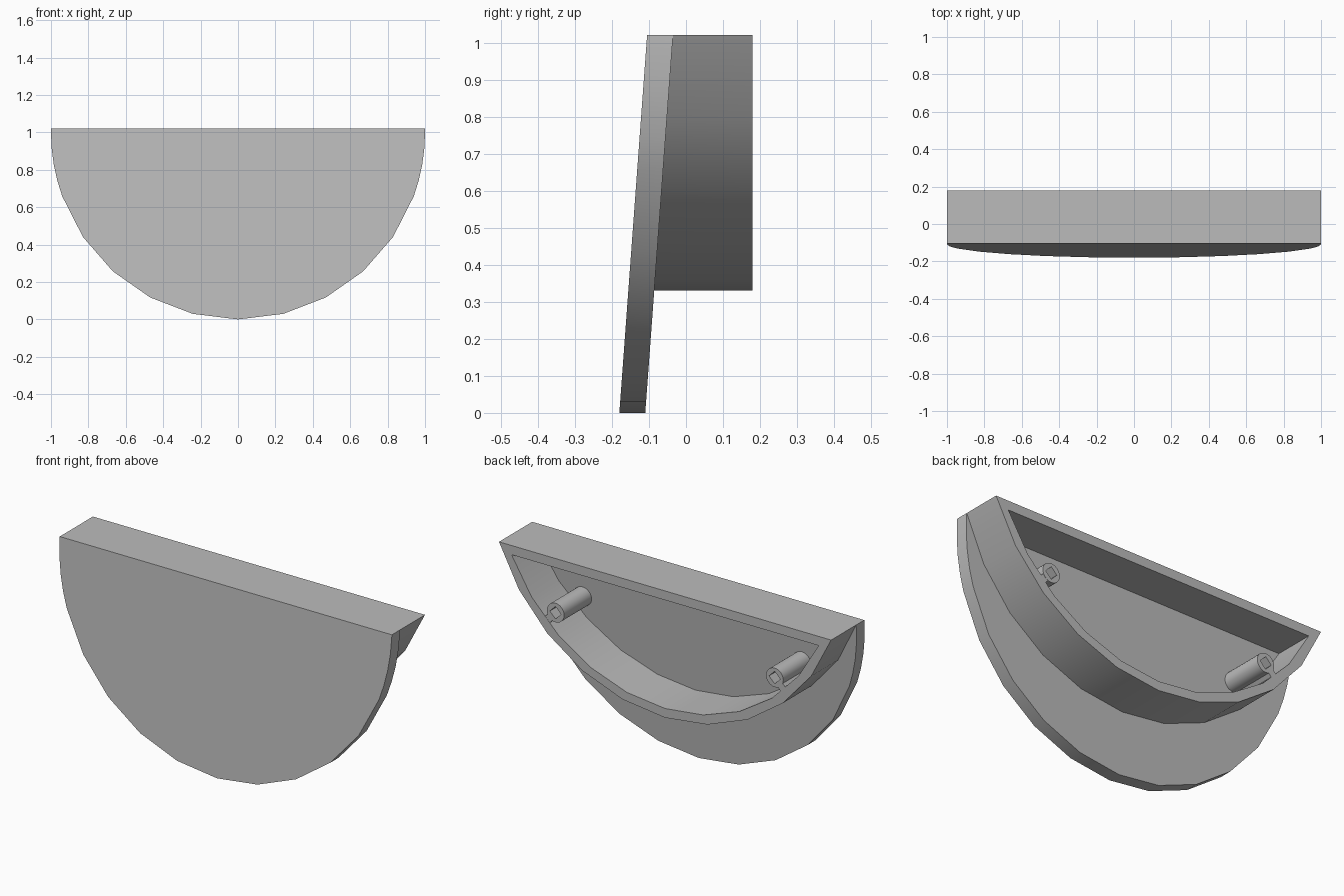
import bpy, bmesh
from math import sin, cos, acos, asin, radians, pi, atan2

cube = bpy.data.objects.get("Cube")
if cube:
    bpy.data.objects.remove(cube, do_unlink=True)

TOP = 1.02       # height of the flat top
BACK = 0.18      # rear rim plane
WALL = 0.05      # shell thickness

grey = bpy.data.materials.new("plain_grey")
grey.use_nodes = True
grey.diffuse_color = (0.5, 0.5, 0.5, 1)
grey.node_tree.nodes["Principled BSDF"].inputs["Base Color"].default_value = (0.5, 0.5, 0.5, 1)


def plate_y(z, offset=0.0):
    """Depth of the leaning plate's rear face at height z."""
    return -0.035 - 0.075 * (TOP - z) / TOP + offset


def finish(name, bm):
    bmesh.ops.recalc_face_normals(bm, faces=bm.faces)
    mesh = bpy.data.meshes.new(name)
    bm.to_mesh(mesh)
    bm.free()
    mesh.materials.append(grey)
    obj = bpy.data.objects.new(name, mesh)
    bpy.context.collection.objects.link(obj)
    bpy.ops.object.select_all(action='DESELECT')
    obj.select_set(True)
    bpy.context.view_layer.objects.active = obj
    bpy.ops.object.shade_smooth_by_angle(angle=radians(30))
    return obj


def loop(bm, outline, depth):
    return [bm.verts.new((x, depth(z), z)) for x, z in outline]


def bridge(bm, a, b):
    n = len(a)
    for i in range(n):
        j = (i + 1) % n
        bm.faces.new((a[i], a[j], b[j], b[i]))


def prism(name, outline, front, back):
    bm = bmesh.new()
    a, b = loop(bm, outline, front), loop(bm, outline, back)
    bridge(bm, a, b)
    bm.faces.new(a)
    bm.faces.new(b)
    return finish(name, bm)


def tube(name, outer, inner, front, back):
    bm = bmesh.new()
    loops = [loop(bm, o, d) for o, d in
             ((outer, front), (outer, back), (inner, back), (inner, front))]
    for i in range(4):
        bridge(bm, loops[i], loops[(i + 1) % 4])
    return finish(name, bm)


def arc(radius, centre_z, angles):
    return [(radius * sin(a), centre_z - radius * cos(a)) for a in angles]


# Leaning half-round front plate, finer facets near the top
half = [radians(a) for a in (14, 28, 42, 56, 70, 75, 80, 85, 90)]
plate_outline = arc(1, 1, [-a for a in reversed(half)] + [0] + half)
plate_outline = [(-1, TOP)] + plate_outline + [(1, TOP)]
prism("front_plate", plate_outline, lambda z: plate_y(z, -0.07), plate_y)

# Shallower hollow shell behind the plate
rise = TOP - 0.33
radius = (1 + rise * rise) / (2 * rise)
centre = 0.33 + radius
outer_end = asin(1 / radius)
inner_end = acos((centre - TOP + WALL) / (radius - WALL))
steps = [i / 5 for i in range(-5, 6)]
outer = arc(radius, centre, [s * outer_end for s in steps])
inner = arc(radius - WALL, centre, [s * inner_end for s in steps])
tube("rear_shell", outer, inner, lambda z: plate_y(z, -0.003), lambda z: BACK)

# Screw posts with square bores, each tied to the shell by a web
for side, label in ((1, "left"), (-1, "right")):
    px, pz = side * 0.66, 0.725
    turns = [i * pi / 12 for i in range(24)]
    rim = [(px + 0.052 * cos(t), pz + 0.052 * sin(t)) for t in turns]
    bore = []
    for t in turns:
        r = 0.034 / (abs(cos(t)) + abs(sin(t)))
        bore.append((px + r * cos(t), pz + r * sin(t)))
    tube(label + "_screw_post", rim, bore,
         lambda z: plate_y(z, -0.003), lambda z: BACK)

    a = atan2(pz - centre, px)
    web = []
    for along, across in ((0.045, -0.02), (0.105, -0.02), (0.105, 0.02), (0.045, 0.02)):
        web.append((px + along * cos(a) - across * sin(a),
                    pz + along * sin(a) + across * cos(a)))
    prism(label + "_post_web", web, lambda z: plate_y(z, -0.003), lambda z: BACK - 0.001)
